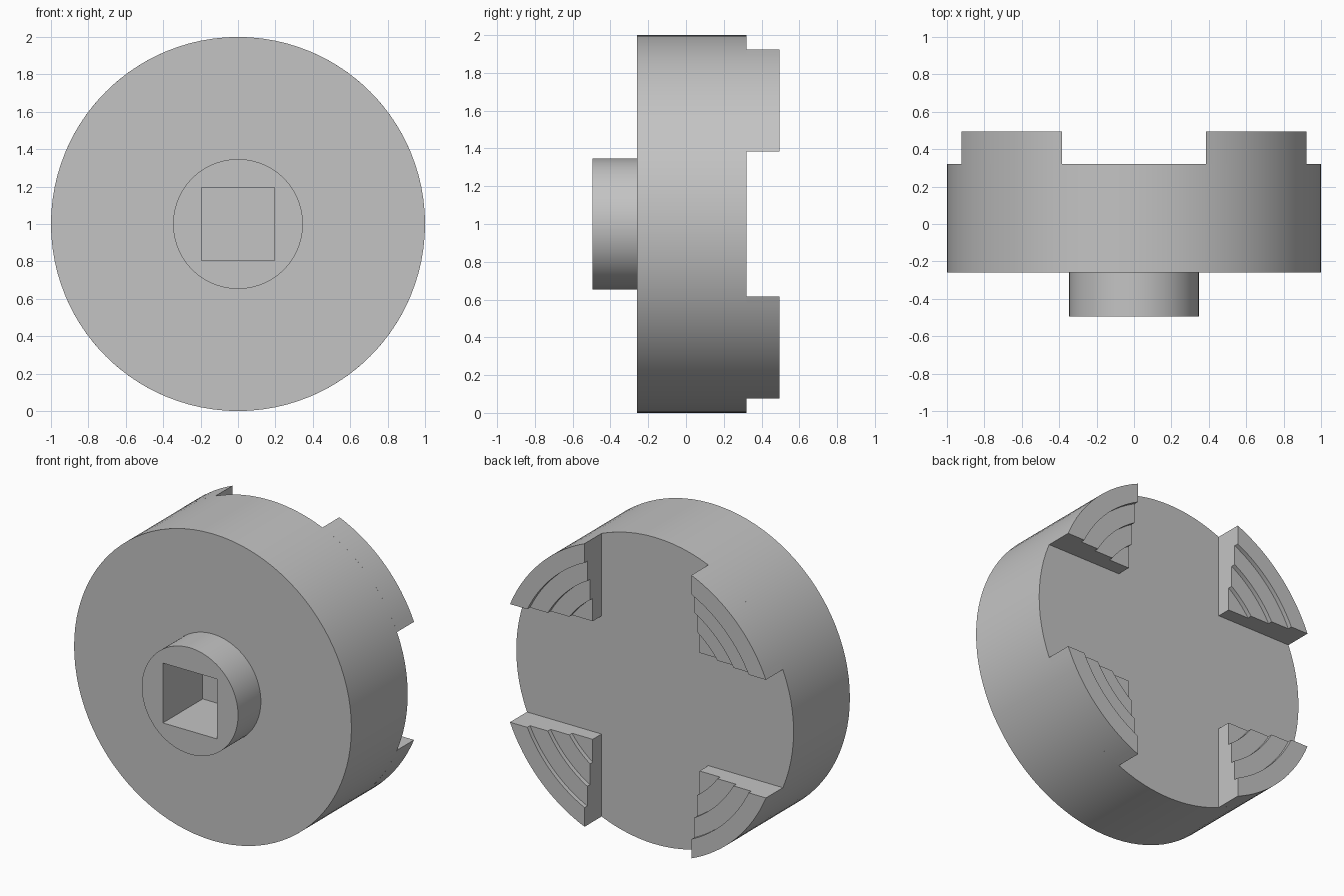
import bpy, bmesh, math

if "Cube" in bpy.data.objects:
    bpy.data.objects.remove(bpy.data.objects["Cube"])

CENTRE_Z = 1.0
SIDES = 96
BACK_Y = 0.32
JAW_GAP = 0.385          # half width of the cross-shaped gap between jaws

steel = bpy.data.materials.new("plain_grey")
steel.use_nodes = True
GREY = (0.55, 0.55, 0.55, 1)
steel.diffuse_color = GREY
steel.node_tree.nodes["Principled BSDF"].inputs["Base Color"].default_value = GREY


def loft(name, rows, ring=False):
    """Skin rows of points. ring: rows are closed loops with end caps;
    otherwise the row sequence is closed and the two sides are capped."""
    bm = bmesh.new()
    grid = [[bm.verts.new(p) for p in row] for row in rows]
    n, m = len(grid), len(grid[0])
    for i in range(n - 1 if ring else n):
        for j in range(m if ring else m - 1):
            a, b = grid[i], grid[(i + 1) % n]
            k = (j + 1) % m
            bm.faces.new((a[j], a[k], b[k], b[j]))
    if ring:
        caps = (grid[0], grid[-1])
    else:
        caps = ([r[0] for r in grid], [r[-1] for r in grid])
    for cap in caps:
        bm.faces.new(cap)
    bmesh.ops.remove_doubles(bm, verts=bm.verts, dist=1e-5)
    bmesh.ops.recalc_face_normals(bm, faces=bm.faces)
    mesh = bpy.data.meshes.new(name)
    bm.to_mesh(mesh)
    bm.free()
    mesh.materials.append(steel)
    ob = bpy.data.objects.new(name, mesh)
    bpy.context.collection.objects.link(ob)
    ob.location.z = CENTRE_Z
    return ob


def activate(ob):
    bpy.ops.object.select_all(action="DESELECT")
    ob.select_set(True)
    bpy.context.view_layer.objects.active = ob


def smooth(ob):
    activate(ob)
    bpy.ops.object.shade_smooth_by_angle(angle=math.radians(30))


def arc(radius, y, start, end, count):
    angles = [start + (end - start) * i / count for i in range(count + 1)]
    return [(radius * math.cos(a), y, radius * math.sin(a)) for a in angles]


# Chuck body with the drive hub on its front
profile = [(0.347, -0.495), (0.347, -0.26), (1, -0.26), (1, BACK_Y)]
body = loft("chuck_body",
            [arc(r, y, 0, math.tau, SIDES)[:-1] for r, y in profile], ring=True)

# Square drive socket sunk through the hub
bpy.ops.mesh.primitive_cube_add(size=1, location=(0, -0.335, CENTRE_Z))
cutter = bpy.context.object
cutter.name = "socket_cutter"
cutter.scale = (0.39, 0.5, 0.39)
cutter.hide_render = True
cutter.data.materials.append(steel)
cut = body.modifiers.new("socket", "BOOLEAN")
cut.operation = "DIFFERENCE"
cut.solver = "EXACT"
cut.object = cutter
activate(body)
bpy.ops.object.modifier_apply(modifier=cut.name)
bpy.data.objects.remove(cutter)
smooth(body)

# Four jaws, each stepping down towards the centre in concentric terraces
STEPS = 4
inner = JAW_GAP * math.sqrt(2)
radii = [1 + (inner - 1) * k / STEPS for k in range(STEPS + 1)]
levels = [0.495 - 0.028 * k for k in range(STEPS)]
outline = [(radii[0], BACK_Y)]
for k, y in enumerate(levels):
    outline += [(radii[k], y), (radii[k + 1], y)]
outline.append((radii[-1], BACK_Y))


def jaw_arc(r, y):
    start = math.asin(min(JAW_GAP / r, math.sqrt(0.5)))
    return arc(r, y, start, math.pi / 2 - start, 16)


names = ("upper_left", "lower_left", "lower_right", "upper_right")
for i, side in enumerate(names):
    jaw = loft(side + "_jaw", [jaw_arc(r, y) for r, y in outline])
    jaw.rotation_euler.y = i * math.pi / 2
    smooth(jaw)
